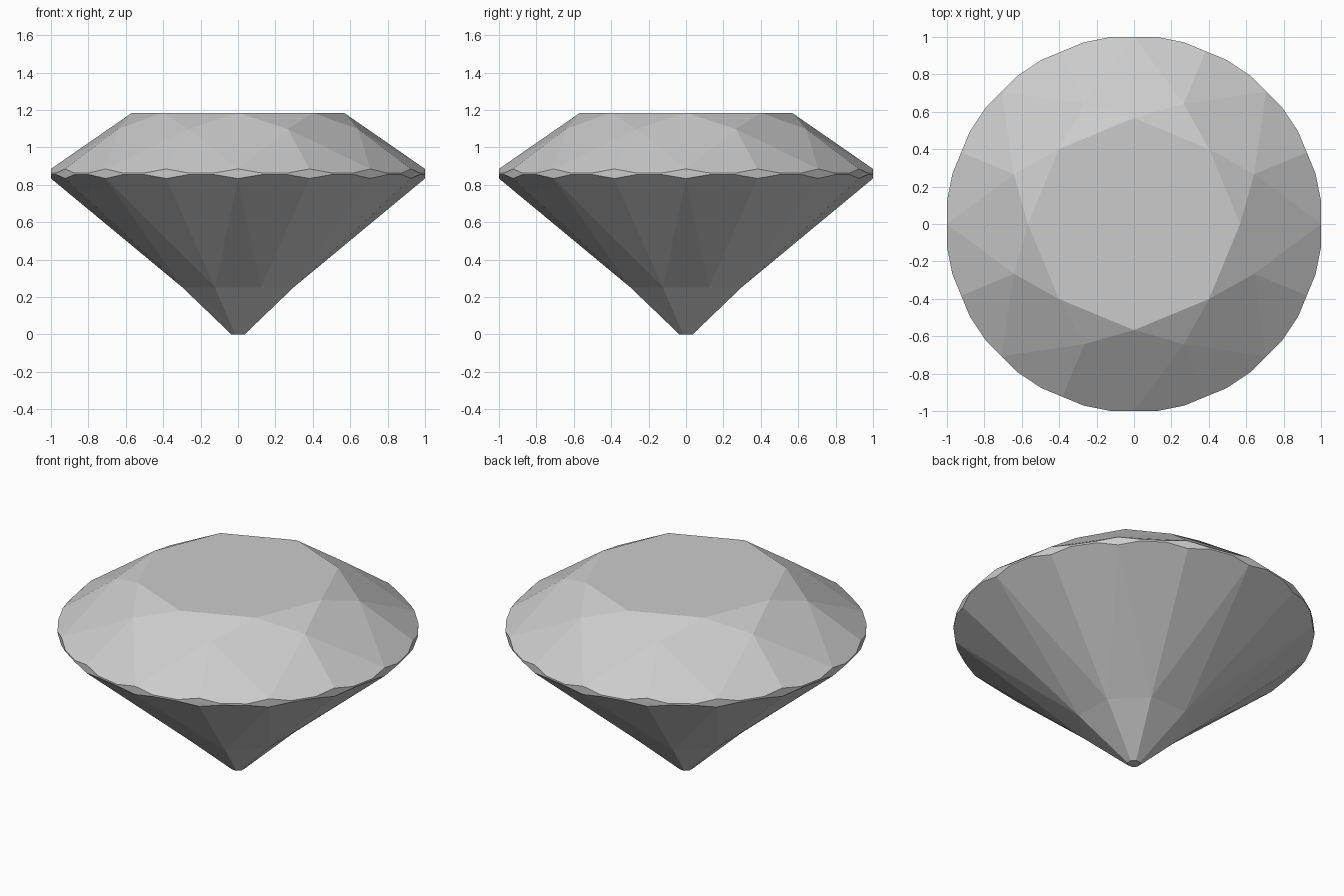
import bpy, bmesh
from math import sin, cos, radians

if "Cube" in bpy.data.objects:
    bpy.data.objects.remove(bpy.data.objects["Cube"])

bm = bmesh.new()


def ring(r, z, angles):
    return [bm.verts.new((r * cos(radians(a)), r * sin(radians(a)), z)) for a in angles]


main = [45 * i for i in range(8)]
half = [45 * i + 22.5 for i in range(8)]
peaks = [22.5 * i for i in range(16)]
corners = [22.5 * i + d for i in range(16) for d in (7.0, 15.5)]

# Rings from the table down to the culet
table = ring(0.567, 1.185, main)
star = ring(0.695, 1.098, half)
top_peak = ring(1.0, 0.885, peaks)
top_corner = ring(1.0075, 0.864, corners)
low_corner = ring(1.0075, 0.854, corners)
low_peak = ring(1.0, 0.834, peaks)
pavilion = ring(0.322, 0.252, half)
culet = ring(0.038, 0.0, half)

face = bm.faces.new
face(table)
face(culet[::-1])

for i in range(8):
    j, p = (i + 1) % 8, i - 1
    # Crown: star triangle and kite
    face((table[i], star[i], table[j]))
    face((table[i], star[p], top_peak[2 * i], star[i]))
    # Pavilion main facet
    face((pavilion[p], pavilion[i], low_peak[2 * i]))
    face((culet[p], culet[i], pavilion[i], pavilion[p]))

for k in range(16):
    n = (k + 1) % 16
    a, b, before = 2 * k, 2 * k + 1, 2 * k - 1
    # Upper and lower girdle facets
    face((star[k // 2], top_peak[k], top_corner[a], top_corner[b], top_peak[n]))
    face((pavilion[k // 2], low_peak[n], low_corner[b], low_corner[a], low_peak[k]))
    # Girdle band: hexagon at each peak, thin quad between peaks
    face((top_peak[k], top_corner[before], low_corner[before],
          low_peak[k], low_corner[a], top_corner[a]))
    face((top_corner[a], low_corner[a], low_corner[b], top_corner[b]))

bmesh.ops.recalc_face_normals(bm, faces=bm.faces[:])
mesh = bpy.data.meshes.new("cut_gem")
bm.to_mesh(mesh)
bm.free()
bpy.context.collection.objects.link(bpy.data.objects.new("cut_gem", mesh))
